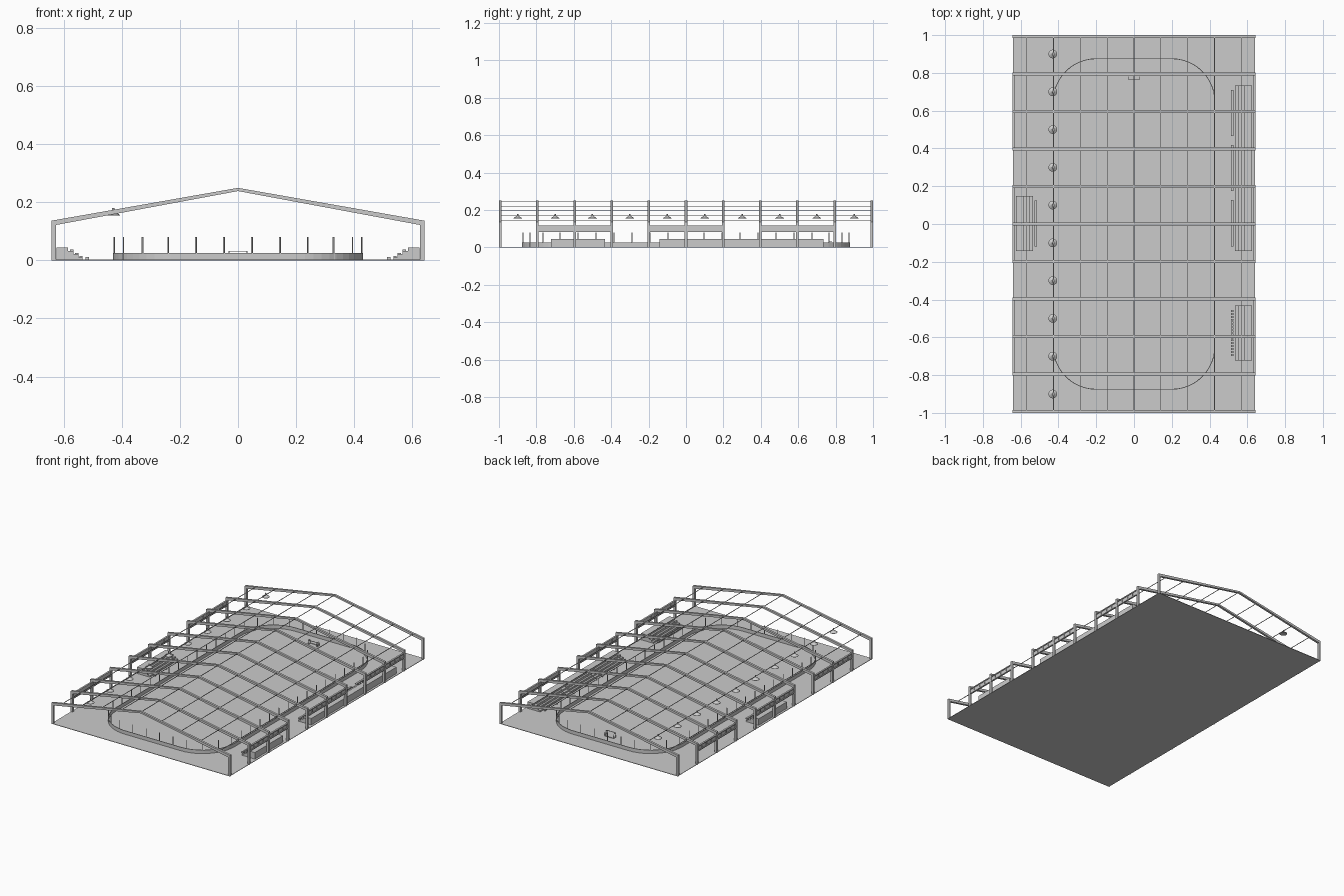
import bpy, bmesh, math
from mathutils import Vector

if "Cube" in bpy.data.objects:
    bpy.data.objects.remove(bpy.data.objects["Cube"])


def finish(name, bm):
    bmesh.ops.recalc_face_normals(bm, faces=bm.faces[:])
    me = bpy.data.meshes.new(name)
    bm.to_mesh(me)
    bm.free()
    ob = bpy.data.objects.new(name, me)
    bpy.context.collection.objects.link(ob)
    return ob


def add_box(bm, x0, x1, y0, y1, z0, z1):
    vs = bmesh.ops.create_cube(bm, size=1)["verts"]
    for v in vs:
        v.co = Vector(((x0 + x1) / 2 + v.co.x * (x1 - x0),
                       (y0 + y1) / 2 + v.co.y * (y1 - y0),
                       (z0 + z1) / 2 + v.co.z * (z1 - z0)))


def add_prism(bm, profile, y0, y1):
    """Extrude an xz profile along y."""
    face = bm.faces.new([bm.verts.new((x, y0, z)) for x, z in profile])
    ext = bmesh.ops.extrude_face_region(bm, geom=[face])
    verts = [g for g in ext["geom"] if isinstance(g, bmesh.types.BMVert)]
    bmesh.ops.translate(bm, verts=verts, vec=(0, y1 - y0, 0))


# Floor slab
bm = bmesh.new()
add_box(bm, -0.64, 0.64, -1, 1, 0, 0.003)
finish("floor", bm)

# Portal frames
half = [(0.642, 0), (0.642, 0.137)]
inner = [(0.628, 0.122), (0.628, 0)]
profile = (half + [(0, 0.25)] + [(-x, z) for x, z in reversed(half)]
           + [(-x, z) for x, z in reversed(inner)] + [(0, 0.239)] + inner)
for i in range(11):
    y = -0.993 + i * 0.1986
    bm = bmesh.new()
    add_prism(bm, profile, y - 0.007, y + 0.007)
    finish(f"portal_frame_{i}", bm)

# Purlins joining the rafters
bm = bmesh.new()
for i in range(-4, 5):
    x = i * 0.142
    z = 0.249 - abs(x) * 0.176
    add_box(bm, x - 0.0015, x + 0.0015, -0.99, 0.99, z - 0.004, z - 0.001)
finish("purlins", bm)

# Side window strips, with rails and mullions, on both long walls
for s, side in ((-1, "left"), (1, "right")):
    bm = bmesh.new()
    for y0 in (-0.8, -0.2, 0.4):
        y1 = y0 + 0.4
        add_box(bm, s * 0.634, s * 0.637, y0, y1, 0.085, 0.118)
        for z in (0.083, 0.112):
            add_box(bm, s * 0.631, s * 0.642, y0, y1, z, z + 0.006)
        for k in range(9):
            y = y0 + k * 0.05
            add_box(bm, s * 0.632, s * 0.641, y - 0.002, y + 0.002, 0.085, 0.115)
    finish(f"{side}_window_strips", bm)


# Rink outline helper: rounded rectangle
def rink_loop(hx, hy, r, n=12):
    pts = []
    for q, (sx, sy) in enumerate(((1, 1), (-1, 1), (-1, -1), (1, -1))):
        for k in range(n + 1):
            a = (q + k / n) * math.pi / 2
            pts.append(Vector((sx * (hx - r) + r * math.cos(a),
                               sy * (hy - r) + r * math.sin(a), 0)))
    return pts


# Rink boards: a thin closed wall
outer, inside = rink_loop(0.43, 0.877, 0.23), rink_loop(0.426, 0.873, 0.226)
bm = bmesh.new()
rings = [[bm.verts.new((p.x, p.y, z)) for p in loop]
         for loop, z in ((outer, 0.002), (outer, 0.026), (inside, 0.026), (inside, 0.002))]
n = len(outer)
for a, b in zip(rings, rings[1:] + rings[:1]):
    for k in range(n):
        bm.faces.new((a[k], a[(k + 1) % n], b[(k + 1) % n], b[k]))
boards = finish("rink_boards", bm)

# Glass posts spread evenly along the boards
path = rink_loop(0.428, 0.875, 0.228)
lengths = [(path[(k + 1) % n] - path[k]).length for k in range(n)]
total, count = sum(lengths), 50
start = lengths[0] * 0
bm = bmesh.new()
for i in range(count):
    d = total * ((i + 0.3) / count)
    k = 0
    while d > lengths[k]:
        d -= lengths[k]
        k += 1
    p = path[k].lerp(path[(k + 1) % n], d / lengths[k])
    add_box(bm, p.x - 0.0017, p.x + 0.0017, p.y - 0.0017, p.y + 0.0017, 0.003, 0.08)
finish("rink_posts", bm)

# Goal frame
bm = bmesh.new()
t = 0.003
for s in (-1, 1):
    x0, x1 = sorted((s * 0.033, s * (0.033 - t)))
    add_box(bm, x0, x1, 0.765, 0.765 + t, 0.003, 0.033)
    add_box(bm, x0, x1, 0.765, 0.79, 0.003, 0.006)
    add_box(bm, x0, x1, 0.765, 0.78, 0.03, 0.033)
    add_box(bm, x0, x1, 0.785, 0.788, 0.003, 0.026)
add_box(bm, -0.033, 0.033, 0.765, 0.765 + t, 0.03, 0.033)
add_box(bm, -0.033, 0.033, 0.787, 0.79, 0.003, 0.006)
finish("goal", bm)

# Stepped stands with bench planks
steps = [(0.535, 0.012), (0.55, 0.022), (0.567, 0.033), (0.585, 0.045)]


def stand(name, s, y0, y1, seats=False):
    prof = [(0.626, 0.002), (0.535, 0.002)]
    for k, (x, z) in enumerate(steps):
        prof += [(x, prof[-1][1])] if k else []
        prof += [(x, z)]
    prof += [(0.626, 0.045)]
    bm = bmesh.new()
    add_prism(bm, [(s * x, z) for x, z in prof], y0, y1)
    finish(name, bm)
    bm = bmesh.new()
    for k, (x, z) in enumerate([(0.514, 0.007)] + steps[:-1]):
        a, b = sorted((s * x, s * (x + 0.012)))
        if k == 0 and seats:
            for j in range(16):
                y = y0 + 0.024 + j * 0.0155
                add_box(bm, a, b, y, y + 0.01, 0.003, z + 0.005)
        else:
            add_box(bm, a, b, y0 + 0.024, y1 - 0.024, z + 0.001, z + 0.004)
            for y in (y0 + 0.03, (y0 + y1) / 2, y1 - 0.03):
                add_box(bm, a, b, y - 0.002, y + 0.002, z - 0.005, z + 0.001)
    finish(name + "_benches", bm)


stand("left_stand", -1, -0.142, 0.148)
stand("right_front_stand", 1, -0.722, -0.432, seats=True)
for i in range(3):
    stand(f"right_stand_{i}", 1, -0.142 + i * 0.292, 0.15 + i * 0.292)

# Hanging lamps: spun shade with a small neck
shade = [(0, 0.18), (0.004, 0.18), (0.004, 0.17), (0.009, 0.166),
         (0.023, 0.157), (0.023, 0.155), (0, 0.16)]
for i in range(10):
    bm = bmesh.new()
    vs = [bm.verts.new((r, 0, z)) for r, z in shade]
    es = [bm.edges.new(e) for e in zip(vs, vs[1:])]
    bmesh.ops.spin(bm, geom=vs + es, cent=(0, 0, 0), axis=(0, 0, 1),
                   angle=2 * math.pi, steps=20)
    bmesh.ops.remove_doubles(bm, verts=bm.verts[:], dist=0.0001)
    lamp = finish(f"lamp_{i}", bm)
    lamp.location = (-0.43, -0.9 + i * 0.2, 0)
    bpy.ops.object.select_all(action="DESELECT")
    lamp.select_set(True)
    bpy.context.view_layer.objects.active = lamp
    bpy.ops.object.shade_smooth_by_angle()
